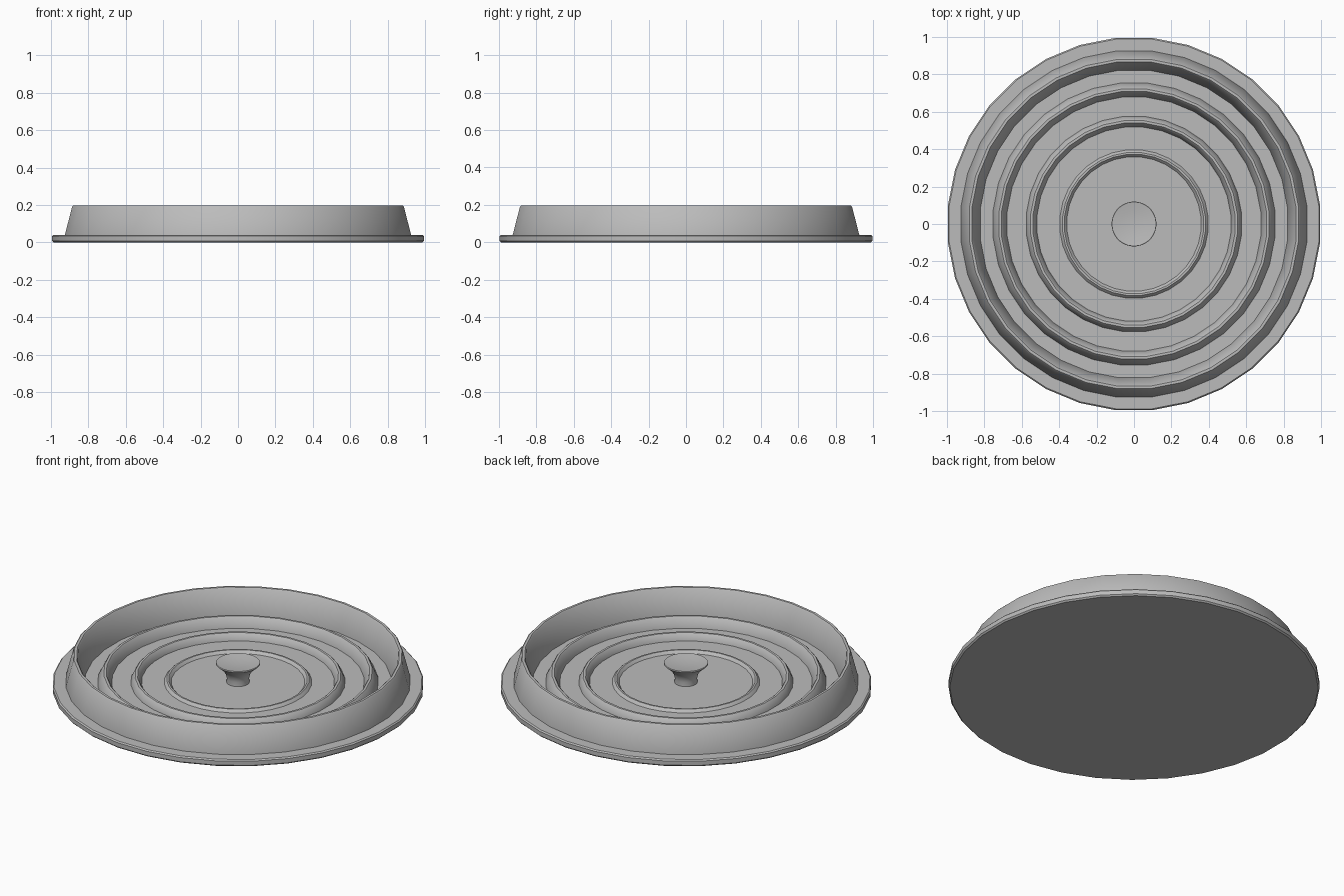
import bpy, bmesh, math

cube = bpy.data.objects.get("Cube")
if cube:
    bpy.data.objects.remove(cube, do_unlink=True)

SEGMENTS = 32
FLOOR = 0.04

grey = bpy.data.materials.new("stone_grey")
grey.use_nodes = True
grey.diffuse_color = (0.5, 0.5, 0.5, 1)
grey.node_tree.nodes["Principled BSDF"].inputs["Base Color"].default_value = (0.5, 0.5, 0.5, 1)


def lathe(name, profile, closed=False):
    """Spin a (radius, height) profile round z; a radius of 0 becomes a pole."""
    bm = bmesh.new()
    rings = []
    for r, z in profile:
        if r == 0:
            rings.append([bm.verts.new((0, 0, z))] * SEGMENTS)
            continue
        angles = [(i + 0.5) * math.tau / SEGMENTS for i in range(SEGMENTS)]
        rings.append([bm.verts.new((r * math.cos(a), r * math.sin(a), z)) for a in angles])
    pairs = list(zip(rings, rings[1:]))
    if closed:
        pairs.append((rings[-1], rings[0]))
    for low, high in pairs:
        for i in range(SEGMENTS):
            j = (i + 1) % SEGMENTS
            corners = dict.fromkeys((low[i], low[j], high[j], high[i]))
            bm.faces.new(list(corners))
    bmesh.ops.recalc_face_normals(bm, faces=bm.faces)
    mesh = bpy.data.meshes.new(name)
    bm.to_mesh(mesh)
    bm.free()
    mesh.materials.append(grey)
    obj = bpy.data.objects.new(name, mesh)
    bpy.context.collection.objects.link(obj)
    bpy.ops.object.select_all(action='DESELECT')
    obj.select_set(True)
    bpy.context.view_layer.objects.active = obj
    bpy.ops.object.shade_smooth_by_angle(angle=math.radians(35))
    return obj


def ring_wall(name, outer, top_outer, top_inner, inner, top):
    """Tapered circular wall with a softened rim."""
    b = 0.006
    lathe(name, [(outer, FLOOR), (top_outer + b / 2, top - b), (top_outer - b / 2, top),
                 (top_inner + b / 2, top), (top_inner - b / 2, top - b),
                 (inner, FLOOR), (inner, FLOOR - 0.01), (outer, FLOOR - 0.01)], closed=True)


# Flat round base with a softened edge
lathe("base_disc", [(0, 0), (0.992, 0), (1.0, 0.008), (1.0, FLOOR - 0.007),
                    (0.993, FLOOR), (0, FLOOR)])

# Concentric walls, lower toward the middle
ring_wall("outer_wall", 0.93, 0.888, 0.868, 0.826, 0.197)
ring_wall("large_ring", 0.757, 0.727, 0.708, 0.681, 0.10)
ring_wall("middle_ring", 0.578, 0.558, 0.539, 0.52, 0.08)
ring_wall("small_ring", 0.398, 0.387, 0.371, 0.36, 0.056)

# Flared central knob with a shallow dish on top
lathe("centre_knob", [(0, FLOOR - 0.01), (0.062, FLOOR - 0.01), (0.062, FLOOR), (0.06, 0.065),
                      (0.066, 0.09), (0.08, 0.115), (0.105, 0.137), (0.12, 0.15),
                      (0.118, 0.156), (0.07, 0.149), (0, 0.145)])
